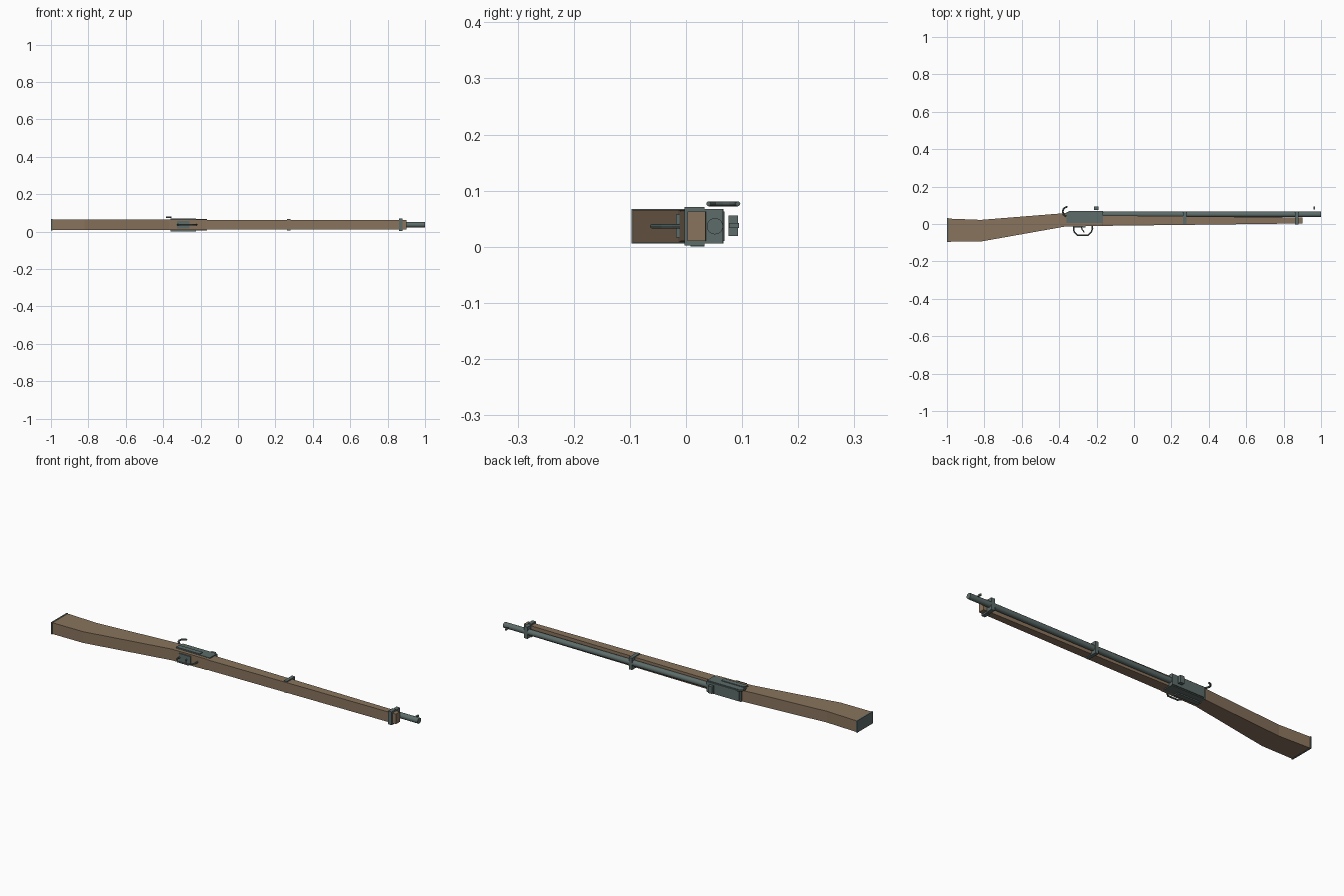
import bpy, bmesh, math
from mathutils import Vector

if "Cube" in bpy.data.objects:
    bpy.data.objects.remove(bpy.data.objects["Cube"])

ZC = 0.0365  # middle plane of the rifle, which lies on its side


def material(name, rgb):
    m = bpy.data.materials.new(name)
    m.diffuse_color = (*rgb, 1)
    m.use_nodes = True
    m.node_tree.nodes["Principled BSDF"].inputs["Base Color"].default_value = m.diffuse_color
    return m


WOOD = material("walnut_wood", (0.25, 0.172, 0.108))
STEEL = material("blued_steel", (0.108, 0.15, 0.142))


def finish(name, bm, mat):
    bmesh.ops.recalc_face_normals(bm, faces=bm.faces)
    me = bpy.data.meshes.new(name)
    bm.to_mesh(me)
    bm.free()
    me.materials.append(mat)
    ob = bpy.data.objects.new(name, me)
    bpy.context.collection.objects.link(ob)
    return ob


def box(name, x, y, z, mat=STEEL, bevel=0):
    bm = bmesh.new()
    bmesh.ops.create_cube(bm, size=1)
    for v in bm.verts:
        v.co = Vector([(r[0] + r[1]) / 2 + c * (r[1] - r[0]) for r, c in zip((x, y, z), v.co)])
    if bevel:
        bmesh.ops.bevel(bm, geom=bm.edges[:], offset=bevel, segments=1, affect='EDGES')
    return finish(name, bm, mat)


def rod(name, x0, x1, y, r, sides=20):
    bm = bmesh.new()
    bmesh.ops.create_cone(bm, cap_ends=True, segments=sides, radius1=r, radius2=r, depth=x1 - x0)
    for v in bm.verts:
        v.co = Vector((v.co.z + (x0 + x1) / 2, v.co.x + y, v.co.y + ZC))
    ob = finish(name, bm, STEEL)
    for p in ob.data.polygons:
        p.use_smooth = len(p.vertices) == 4
    for e in ob.data.edges:  # keep the end rims crisp
        a, b = (ob.data.vertices[i].co.x for i in e.vertices)
        e.use_edge_sharp = abs(a - b) < 1e-5
    return ob


def wire(name, pts, z, r):
    # round bar swept along a path in the xy plane, as a mesh
    bm = bmesh.new()
    pts = [Vector((x, y, z)) for x, y in pts]
    rings = []
    for i, p in enumerate(pts):
        t = (pts[min(i + 1, len(pts) - 1)] - pts[max(i - 1, 0)]).normalized()
        side = Vector((-t.y, t.x, 0))
        rings.append([bm.verts.new(p + r * (side * math.cos(a) + Vector((0, 0, math.sin(a)))))
                      for a in (k * math.tau / 8 for k in range(8))])
    for a, b in zip(rings, rings[1:]):
        for k in range(8):
            bm.faces.new((a[k], a[(k + 1) % 8], b[(k + 1) % 8], b[k]))
    bm.faces.new(rings[0])
    bm.faces.new(rings[-1])
    return finish(name, bm, STEEL)


# Wooden stock: stations of (x, bottom y, top y, half thickness)
stations = [(-0.995, -0.095, 0.029, 0.029), (-0.82, -0.094, 0.022, 0.029),
            (-0.37, -0.014, 0.058, 0.029), (-0.17, -0.01, 0.046, 0.028),
            (-0.165, -0.01, 0.046, 0.026), (0.9, 0.003, 0.035, 0.026)]
bm = bmesh.new()
loops = [[bm.verts.new((x, y, ZC + s * h)) for y, s in ((lo, -1), (hi, -1), (hi, 1), (lo, 1))]
         for x, lo, hi, h in stations]
for a, b in zip(loops, loops[1:]):
    for k in range(4):
        bm.faces.new((a[k], a[(k + 1) % 4], b[(k + 1) % 4], b[k]))
bm.faces.new(loops[0])
bm.faces.new(loops[-1])
finish("stock", bm, WOOD)
box("butt_plate", (-1.0, -0.993), (-0.0975, 0.032), (0.006, 0.067))

# Barrel
rod("barrel", -0.2, 1.0, 0.0515, 0.0145)

# Receiver with raised top and side plates
box("receiver", (-0.36, -0.165), (0.006, 0.064), (0.006, 0.067))
box("receiver_top", (-0.35, -0.165), (0.06, 0.069), (0.01, 0.063))
box("side_plates", (-0.36, -0.225), (0.008, 0.033), (0.0, 0.071))
box("trigger_plate", (-0.325, -0.26), (-0.018, 0.005), (0.016, 0.057))

# Bands holding the barrel
box("middle_band", (0.262, 0.28), (0.0, 0.067), (0.006, 0.067))
box("front_band", (0.86, 0.88), (-0.003, 0.033), (0.002, 0.071))
box("front_band_top", (0.86, 0.88), (0.033, 0.066), (0.006, 0.067))

# Sights
box("rear_sight", (-0.214, -0.19), (0.076, 0.093), (0.019, 0.056))
box("front_sight", (0.961, 0.969), (0.077, 0.0945), (0.033, 0.042))

# Trigger guard and trigger
wire("trigger_guard", [(-0.318, -0.008), (-0.323, -0.025), (-0.32, -0.042), (-0.303, -0.06),
                       (-0.245, -0.06), (-0.228, -0.042), (-0.222, -0.025), (-0.225, -0.008)], ZC, 0.0042)
wire("trigger", [(-0.282, -0.012), (-0.278, -0.028), (-0.265, -0.045)], ZC, 0.003)

# Hooked hammer on the upper side
wire("hammer", [(-0.362, 0.04), (-0.376, 0.05), (-0.381, 0.066), (-0.378, 0.079),
                (-0.369, 0.088), (-0.356, 0.0925)], 0.0765, 0.0045)
